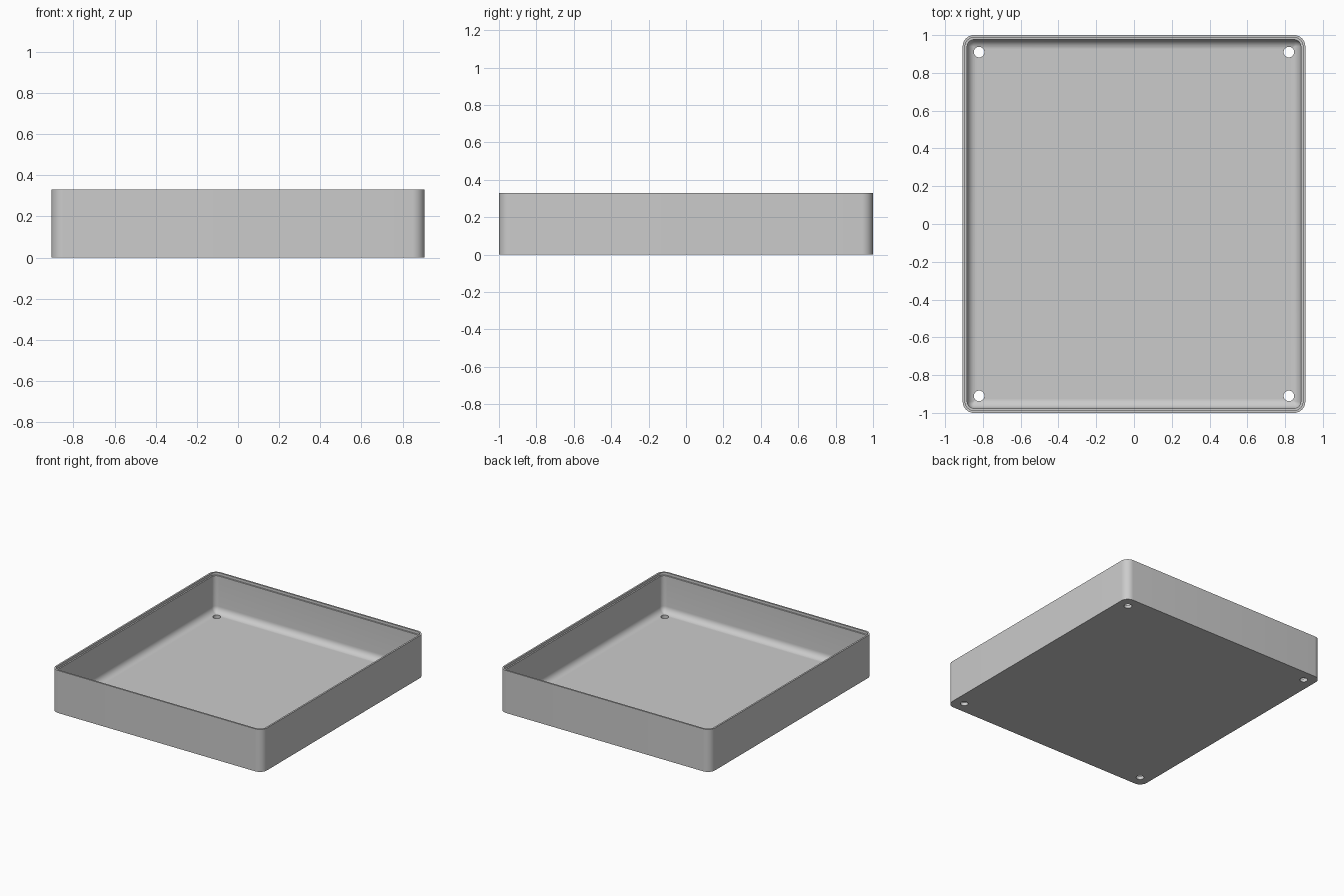
import bpy, bmesh, math

HALF_X, HALF_Y, HEIGHT = 0.907, 1.0, 0.33
CORNER, WALL, FLOOR, FILLET = 0.06, 0.024, 0.025, 0.05
LIP, STEP = 0.013, 0.02
ARC = 10

cube = bpy.data.objects.get("Cube")
if cube:
    bpy.data.objects.remove(cube, do_unlink=True)

grey = bpy.data.materials.new("light grey plastic")
grey.use_nodes = True
colour = (0.6, 0.6, 0.6, 1)
grey.diffuse_color = colour
grey.node_tree.nodes["Principled BSDF"].inputs["Base Color"].default_value = colour


def ring(bm, inset, z):
    """Rounded rectangle of vertices, inset from the outer outline."""
    r = max(CORNER - inset, 0.004)
    cx, cy = HALF_X - inset - r, HALF_Y - inset - r
    verts = []
    for q, (sx, sy) in enumerate([(1, 1), (-1, 1), (-1, -1), (1, -1)]):
        for i in range(ARC + 1):
            a = (q + i / ARC) * math.pi / 2
            verts.append(bm.verts.new((sx * cx + r * math.cos(a), sy * cy + r * math.sin(a), z)))
    return verts


# Section from the underside, up the outer wall, over the stepped rim, down to the floor
section = [(0, 0), (0, HEIGHT), (LIP, HEIGHT), (LIP, HEIGHT - STEP), (WALL, HEIGHT - STEP)]
for i in range(9):
    a = i / 8 * math.pi / 2
    section.append((WALL + FILLET * (1 - math.cos(a)), FLOOR + FILLET * (1 - math.sin(a))))

bm = bmesh.new()
rings = [ring(bm, inset, z) for inset, z in section]
for low, high in zip(rings, rings[1:]):
    for i in range(len(low)):
        j = (i + 1) % len(low)
        bm.faces.new((low[i], low[j], high[j], high[i]))
bm.faces.new(rings[0][::-1])
bm.faces.new(rings[-1])
bmesh.ops.recalc_face_normals(bm, faces=bm.faces)
mesh = bpy.data.meshes.new("tray")
bm.to_mesh(mesh)
bm.free()
mesh.materials.append(grey)
tray = bpy.data.objects.new("tray", mesh)
bpy.context.collection.objects.link(tray)

# Screw holes through the floor corners
cutters = []
for sx in (-1, 1):
    for sy in (-1, 1):
        bpy.ops.mesh.primitive_cylinder_add(vertices=32, radius=0.028, depth=0.2,
                                            location=(sx * 0.82, sy * 0.91, 0))
        cutter = bpy.context.object
        cutter.name = "screw_hole_cutter"
        cutter.hide_render = True
        cutter.data.materials.append(grey)
        cut = tray.modifiers.new("screw hole", 'BOOLEAN')
        cut.operation = 'DIFFERENCE'
        cut.solver = 'EXACT'
        cut.object = cutter
        cutters.append(cutter)

bpy.ops.object.select_all(action='DESELECT')
tray.select_set(True)
bpy.context.view_layer.objects.active = tray
for name in [m.name for m in tray.modifiers]:
    bpy.ops.object.modifier_apply(modifier=name)
for cutter in cutters:
    bpy.data.objects.remove(cutter, do_unlink=True)

bpy.ops.object.shade_smooth_by_angle(angle=math.radians(35))
